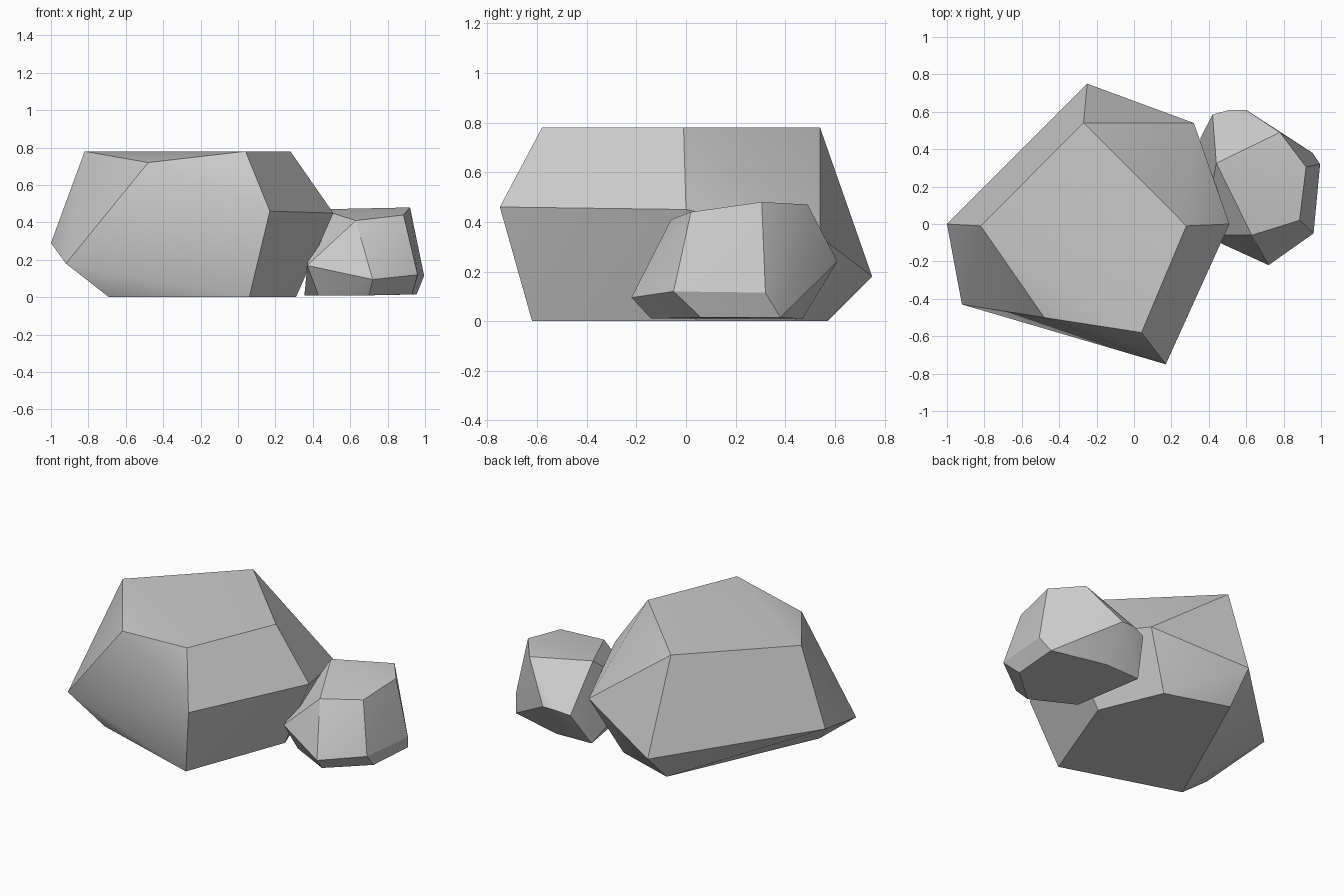
import bpy, bmesh, math

if "Cube" in bpy.data.objects:
    bpy.data.objects.remove(bpy.data.objects["Cube"])


def rock(name, *rings):
    """Faceted boulder: convex hull around a few rings of corner points."""
    bm = bmesh.new()
    for ring in rings:
        for p in ring:
            bm.verts.new(p)
    hull = bmesh.ops.convex_hull(bm, input=bm.verts[:])
    loose = {v for v in hull["geom_interior"] if isinstance(v, bmesh.types.BMVert)}
    bmesh.ops.delete(bm, geom=list(loose), context='VERTS')
    # merge nearly coplanar triangles into broad facets
    bmesh.ops.dissolve_limit(bm, angle_limit=math.radians(3),
                             verts=bm.verts[:], edges=bm.edges[:])
    bmesh.ops.recalc_face_normals(bm, faces=bm.faces[:])
    mesh = bpy.data.meshes.new(name)
    bm.to_mesh(mesh)
    bm.free()
    obj = bpy.data.objects.new(name, mesh)
    bpy.context.collection.objects.link(obj)
    bpy.ops.object.select_all(action='DESELECT')
    obj.select_set(True)
    bpy.context.view_layer.objects.active = obj
    bpy.ops.object.shade_smooth_by_angle(angle=math.radians(30))
    return obj


# large boulder: top, widest belt, base
rock("large_rock",
     [(-.27, .54, .78), (-.82, -.01, .78), (-.48, -.50, .72),
      (.04, -.58, .78), (.28, -.01, .78)],
     [(-1, 0, .29), (-.92, -.43, .18), (.17, -.75, .46),
      (.51, 0, .45), (.32, .54, .34), (-.25, .75, .18)],
     [(.06, -.62, 0), (.31, .04, 0), (.14, .44, 0),
      (-.26, .57, 0), (-.69, -.38, 0)])

# small boulder leaning against it: top, widest belt, base
rock("small_rock",
     [(.92, .305, .48), (.885, .02, .44), (.78, .49, .47),
      (.44, .325, .47), (.63, -.06, .41)],
     [(.72, -.22, .095), (.96, -.05, .12), (.995, .32, .115),
      (.60, .61, .24), (.51, .61, .24), (.42, .585, .22), (.37, -.06, .17)],
     [(.955, .38, .015), (.93, .06, .015), (.70, -.14, .01),
      (.43, 0, .01), (.355, .46, .01), (.60, .47, .01)])
